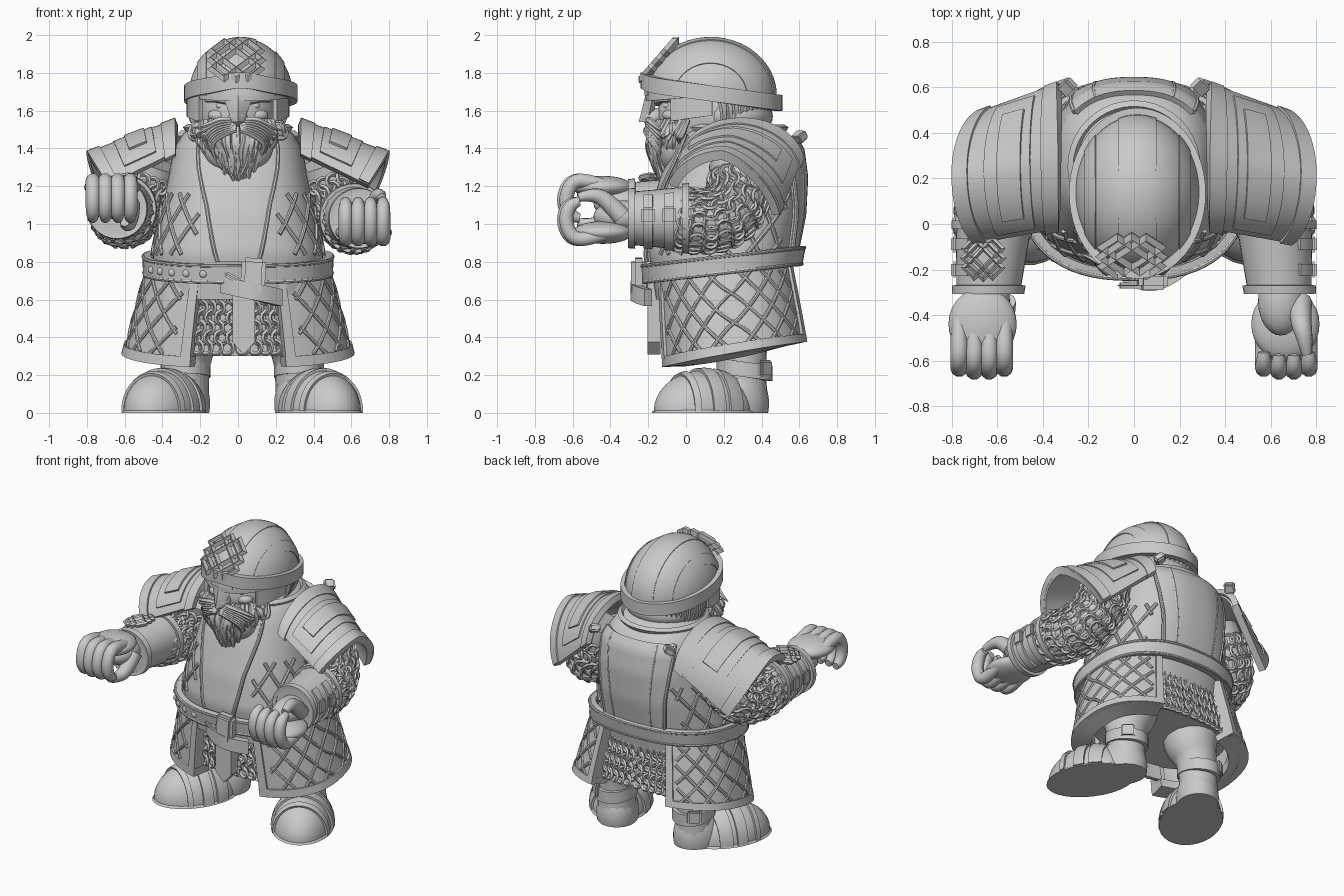
import bpy, bmesh, random
from math import sin, cos, pi, radians
from mathutils import Vector, Matrix

random.seed(4)
if "Cube" in bpy.data.objects:
    bpy.data.objects.remove(bpy.data.objects["Cube"])
GREY = bpy.data.materials.new("plain grey")
GREY.use_nodes = True
GREY.diffuse_color = (0.59, 0.59, 0.59, 1)
GREY.node_tree.nodes["Principled BSDF"].inputs["Base Color"].default_value = GREY.diffuse_color
PARTS = []

def add(name, data):
    ob = bpy.data.objects.new(name, data)
    bpy.context.collection.objects.link(ob)
    PARTS.append(ob)
    return ob

def from_bm(name, bm):
    me = bpy.data.meshes.new(name)
    bm.to_mesh(me)
    bm.free()
    return add(name, me)

def flip(p, s):
    return Vector((s * p[0], p[1], p[2]))

def sheet(name, f, us, vs, nu, nv, thick=0.03, s=1):
    """Plate over a surface f(u, v); thick=0 gives a capped solid."""
    bm = bmesh.new()
    at = lambda r, i, n: r[0] + (r[1] - r[0]) * i / n
    g = [[bm.verts.new(flip(f(at(us, i, nu), at(vs, j, nv)), s)) for j in range(nv + 1)] for i in range(nu + 1)]
    for i in range(nu):
        for j in range(nv):
            bm.faces.new((g[i][j], g[i + 1][j], g[i + 1][j + 1], g[i][j + 1]))
    bmesh.ops.remove_doubles(bm, verts=bm.verts, dist=0.0003)
    if not thick:
        bmesh.ops.holes_fill(bm, edges=bm.edges, sides=0)
    bmesh.ops.recalc_face_normals(bm, faces=bm.faces)
    ob = from_bm(name, bm)
    if thick:
        m = ob.modifiers.new("thickness", "SOLIDIFY")
        m.thickness, m.offset = thick, 0

def tubes(name, paths, r, kind="POLY", res=2, closed=False, taper=None, s=1):
    cu = bpy.data.curves.new(name, "CURVE")
    cu.dimensions, cu.bevel_depth, cu.bevel_resolution = "3D", r, res
    cu.use_fill_caps, cu.resolution_u = True, 4
    for pts in paths:
        if len(pts) < 2:
            continue
        sp = cu.splines.new(kind)
        sp.points.add(len(pts) - 1)
        for k, p in enumerate(pts):
            sp.points[k].co = (*flip(p, s), 1)
            sp.points[k].radius = taper[k] if taper else 1
        sp.use_cyclic_u = closed
        if kind == "NURBS":
            sp.order_u, sp.use_endpoint_u = 3, True
    add(name, cu)

def blob(name, loc, rad, turn=0, cut=False, s=1):
    bm = bmesh.new()
    m = Matrix.Translation(flip(loc, s)) @ Matrix.Rotation(turn * s, 4, "Z") @ Matrix.Diagonal((*rad, 1))
    bmesh.ops.create_uvsphere(bm, u_segments=28, v_segments=18, radius=1, matrix=m)
    if cut:
        bmesh.ops.bisect_plane(bm, geom=bm.verts[:] + bm.edges[:] + bm.faces[:], plane_co=(0, 0, 0), plane_no=(0, 0, 1), clear_inner=True)
        bmesh.ops.holes_fill(bm, edges=bm.edges, sides=0)
    from_bm(name, bm)

def box(name, loc, size, rot=(0, 0, 0), bevel=0.01, s=1):
    bm = bmesh.new()
    bmesh.ops.create_cube(bm, size=1, matrix=Matrix.Diagonal((*size, 1)))
    bmesh.ops.bevel(bm, geom=bm.edges[:], offset=bevel, segments=2, affect="EDGES")
    ob = from_bm(name, bm)
    ob.location, ob.rotation_euler = flip(loc, s), (rot[0], s * rot[1], s * rot[2])

def mail(name, f, us, vs, nu, nv, s=1, r=0.036):
    """Linked rings laid over a surface, tilted in alternate directions."""
    bm = bmesh.new()
    for i in range(nu):
        for j in range(nv):
            u = us[0] + (us[1] - us[0]) * (i + 0.5 * (j % 2) + 0.25) / nu
            v = vs[0] + (vs[1] - vs[0]) * (j + 0.5) / nv
            p = f(u, v)
            a, b = (f(u + 0.01, v) - p).normalized(), (f(u, v + 0.01) - p).normalized()
            n = (a.cross(b).normalized() + a * (0.3 if j % 2 else -0.3)).normalized()
            a = b.cross(n).normalized()
            b = n.cross(a)
            loop = []
            for k in range(10):
                d = a * cos(k * pi / 5) + b * sin(k * pi / 5)
                loop.append([bm.verts.new(flip(p + d * (r + 0.011 * cos(q * pi / 2)) + n * 0.011 * sin(q * pi / 2), s)) for q in range(4)])
            for k in range(10):
                for q in range(4):
                    x, y = loop[k], loop[(k + 1) % 10]
                    bm.faces.new((x[q], y[q], y[(q + 1) % 4], x[(q + 1) % 4]))
    bmesh.ops.recalc_face_normals(bm, faces=bm.faces)
    from_bm(name, bm)

def blend(rows, z):
    for lo, hi in zip(rows, rows[1:]):
        if z <= hi[0]:
            break
    t = min(1, max(0, (z - lo[0]) / (hi[0] - lo[0])))
    return [a + (b - a) * t for a, b in zip(lo[1:], hi[1:])]

def around(rows, th, z, d=0):
    """Rounded-square section: rows hold height, half width, front, back."""
    rx, yf, yb = blend(rows, z)
    soft = lambda c: (1 if c > 0 else -1) * abs(c) ** 0.82
    return Vector(((rx + d) * soft(sin(th)), (yf + yb) / 2 - ((yb - yf) / 2 + d) * soft(cos(th)), z))

TORSO = [(0.6, 0.44, -0.16, 0.53), (0.85, 0.45, -0.2, 0.57), (1.05, 0.41, -0.17, 0.61), (1.25, 0.37, -0.11, 0.62),
         (1.4, 0.34, -0.05, 0.6), (1.48, 0.29, -0.02, 0.54), (1.54, 0.2, 0.03, 0.44)]
SKIRT = [(0.22, 0.6, -0.105, 0.66), (0.5, 0.53, -0.12, 0.61), (0.8, 0.45, -0.13, 0.55)]

def skirt(th, v, d=0):
    low = 0.3 + 0.17 * (around(SKIRT, th, 0.35).y - 0.2)
    return around(SKIRT, th, 0.8 + (low - 0.8) * v, d)

def belt(th, v, d=0.035):
    return around(TORSO, th, 0.785 + 0.13 * (around(TORSO, th, 0.8).y - 0.2) + v, d)

def chest(u, v, d=0.01):
    z = 0.8 + 0.67 * v
    return around(TORSO, u * blend([(0.8, 0.17), (1.1, 0.33), (1.3, 0.5), (1.5, 0.6)], z)[0], z, d)

def back(u, v, d=0.012):
    z = 0.85 + 0.6 * v
    return around(TORSO, pi + u * blend([(0.85, 0.42), (1.1, 0.55), (1.45, 0.85)], z)[0], z, d)

def lattice(f, u0, u1, lean, step):
    paths = []
    for sign in (1, -1):
        for k in range(int((u1 - u0 + lean) / step) + 1):
            start = (u0 - lean + k * step) if sign > 0 else (u0 + k * step)
            us = [(start + sign * lean * j / 12, j / 12) for j in range(13)]
            paths.append([f(u, v) for u, v in us if u0 <= u <= u1])
    return paths

def knot(name, loc, size, rot):
    m = Matrix.Translation(loc) @ rot @ Matrix.Rotation(pi / 4, 4, "Z") @ Matrix.Scale(size, 4)
    paths = []
    for w, h in ((1.2, 0.42), (0.42, 1.2), (0.85, 0.85)):
        paths.append([m @ Vector((x * w, y * h, 0.1)) for x, y in ((-1, -1), (1, -1), (1, 1), (-1, 1))])
    tubes(name, paths, size * 0.2, res=0, closed=True)

# torso, breastplate and back plate
full = (0, 2 * pi)
steps = [k / 16 for k in range(17)]
sheet("torso", lambda u, v: around(TORSO, u, v), full, (0.6, 1.54), 56, 30, 0)
for name, f in (("breastplate", chest), ("back_plate", back)):
    sheet(name, f, (-1, 1), (0, 1), 20, 20, 0.03)
    tubes(name + "_trim", [[f(e, v, 0.022) for v in steps] for e in (-1, 1)], 0.012)
tubes("back_ridges", [[back(e, v, 0.02) for v in steps] for e in (-0.55, 0.55)], 0.011)
sheet("collar", lambda u, v: Vector(((0.23 + 0.05 * v) * sin(u), 0.25 - (0.24 + 0.04 * v) * cos(u), 1.45 + 0.07 * v)), full, (0, 1), 40, 3, 0.03)

# mail underskirt, belt and front hangings
sheet("underskirt", lambda u, v: skirt(u, v, -0.06), full, (0, 0.72), 48, 8, 0)
for name, mid, half, count in (("front_mail", 0, 0.42, 9), ("back_mail", pi, 0.5, 11)):
    sheet(name + "_backing", lambda u, v: skirt(u, v, -0.06), (mid - half, mid + half), (0.1, 0.9), 12, 6, 0.02)
    mail(name, lambda u, v: skirt(u, v, -0.045), (mid - half, mid + half), (0.1, 0.87), count, 8)
sheet("belt", belt, full, (-0.05, 0.05), 64, 2, 0.045)
for e in (-0.043, 0.043):
    tubes("belt_edge", [[belt(k * pi / 32, e, 0.052) for k in range(64)]], 0.01, closed=True)
for k in range(5):
    blob("belt_eyelet", belt(-0.3 - 0.2 * k, 0, 0.055), (0.02, 0.012, 0.02))
box("belt_buckle", (0.08, -0.25, 0.72), (0.13, 0.08, 0.2), (0, 0.06, 0), 0.02)
box("buckle_bar", (0.0, -0.27, 0.7), (0.16, 0.025, 0.03), (0, 0.5, 0))
sheet("belt_loop", lambda u, v: Vector((-0.08 + 0.3 * u, -0.2 - 0.07 * sin(pi * u), 0.68 - 0.07 * u + v)), (0, 1), (-0.045, 0.045), 12, 2, 0.05)
sheet("hanging_strap", lambda u, v: Vector((0.03 + u * 0.06 * min(1, (1.001 - v) * 6), -0.17, 0.7 - 0.39 * v)), (-1, 1), (0, 1), 4, 18, 0.07)

# head and face
blob("head", (0, 0.12, 1.58), (0.21, 0.27, 0.23))
blob("neck_hair", (0.01, 0.26, 1.57), (0.24, 0.2, 0.12))
blob("nose", (0, -0.17, 1.565), (0.05, 0.06, 0.05))
tubes("hair_strands", [[(0.25 * sin(a), 0.18 - 0.26 * cos(a), 1.66), (0.26 * sin(a + 0.1), 0.18 - 0.26 * cos(a + 0.1), 1.58),
      (0.22 * sin(a), 0.18 - 0.23 * cos(a), 1.5)] for a in [1.6 + 0.12 * k for k in range(27)]], 0.024, "NURBS", 1, taper=(1, 1, 0.4))
for s in (1, -1):
    blob("eye", (0.085, -0.095, 1.625), (0.032, 0.025, 0.02), s=s)
    blob("cheek", (0.1, -0.075, 1.575), (0.06, 0.05, 0.035), s=s)
    tubes("brow", [[(0.03, -0.15, 1.645), (0.09, -0.15, 1.67), (0.17, -0.08, 1.655)]], 0.024, "NURBS", taper=(1, 1, 0.5), s=s)
    sheet("cheek_guard", lambda u, v: Vector((0.26 * sin(u), 0.13 - 0.31 * cos(u), 1.7 - v * (0.19 - 0.04 * u))), (0.85, 1.6), (0, 1), 8, 3, 0.025, s)
    tubes("moustache", [[(0.01, -0.18 - 0.006 * k, 1.545 - 0.008 * k), (0.08, -0.21, 1.56 - 0.013 * k), (0.16, -0.16, 1.52 - 0.018 * k),
          (0.235 - 0.022 * k, -0.13, 1.5 - 0.028 * k + random.uniform(-0.015, 0.015))] for k in range(7)], 0.016, "NURBS", 1, taper=(0.8, 1.2, 1.1, 0.2), s=s)
blob("beard_core", (0, -0.075, 1.41), (0.185, 0.095, 0.15))
hairs = []
for layer in range(3):
    for k in range(19):
        a = (k - 9) / 9 + random.uniform(-0.04, 0.04)
        y = -0.17 + 0.12 * a * a + 0.015 * layer
        tip = 1.22 + 0.15 * a * a + 0.04 * (2 - layer) + random.uniform(-0.01, 0.02)
        wave = random.uniform(-0.03, 0.03)
        hairs.append([(0.21 * a, y + 0.02, 1.55), (0.24 * a + wave, y - 0.02, 1.46), (0.2 * a - wave, y - 0.025, tip + 0.08), (0.14 * a + wave * 0.5, y, tip)])
tubes("beard_strands", hairs, 0.022, "NURBS", 1, taper=(0.8, 1.2, 1.1, 0.3))

# helmet: dome, raised bands, rim, nose guard and knot ornament
def dome(u, v, k=1):
    return Vector((0.015 + 0.265 * k * sin(v), 0.13 - 0.335 * k * cos(v) * cos(u), 1.68 + 0.295 * k * cos(v) * sin(u)))
sheet("helmet_dome", dome, (-0.1, pi + 0.1), (-pi / 2, pi / 2), 28, 28, 0.02)
sheet("helmet_crest", lambda u, v: dome(u, v, 1.01), (0, pi), (-0.3, 0.3), 28, 8, 0.025)
for s in (1, -1):
    sheet("helmet_band", lambda u, v: dome(u, v * s, 1.008), (0, pi), (0.72, 0.98), 28, 4, 0.025)
def rim(u, v):
    y = 0.135 - 0.355 * cos(u)
    return Vector((0.015 + 0.28 * sin(u), y, 1.69 - 0.14 * (y - 0.14) + v + 0.02 * max(0, cos(u)) ** 12))
sheet("helmet_rim", rim, full, (-0.042, 0.042), 56, 2, 0.04)
sheet("nose_guard", lambda u, v: Vector((u * (0.09 - 0.07 * v), -0.19 - 0.045 * v + 0.04 * abs(u), 1.72 - 0.18 * v)), (-1, 1), (0, 1), 4, 6, 0.03)
knot("helmet_knot", (-0.01, -0.135, 1.86), 0.115, Matrix.Rotation(radians(49), 4, "X"))

# shoulder plates: arched, sloping down and turned forward at the outer end
def pauldron(t, a, d=0):
    y = 0.29 - 0.09 * t - (0.31 - 0.03 * t + d) * cos(a)
    return Vector((0.34 + 0.3 * t + 0.15 * t * sin(a), y, 1.53 + d - 0.17 * t - 0.24 * (1 - sin(a)) - 0.12 * t * max(0, -cos(a))))

for s, side, wrist_z in ((1, "left", 1.03), (-1, "right", 1.08)):
    for name, ts, arc, d, thick in (("shoulder_plate", (0, 1), (0.33, 2.95), 0, 0.045), ("shoulder_strap", (-0.03, 0.14), (0.25, 3.0), 0.01, 0.04),
                                    ("shoulder_border", (0.86, 1.01), (0.33, 2.95), 0.012, 0.04), ("shoulder_layer", (0.25, 0.7), (0.5, 2.7), 0.015, 0.03),
                                    ("shoulder_inset", (0.35, 0.58), (0.8, 2.4), 0.03, 0.02)):
        sheet(f"{side}_{name}", lambda u, v: pauldron(u, v, d), ts, arc, 8, 26, thick, s)
    box(f"{side}_back_point", (0.29, 0.6, 1.46), (0.07, 0.07, 0.05), (0.6, 0, pi / 4), s=s)
    # side quilting and skirt panel
    tubes(f"{side}_torso_quilting", lattice(lambda u, v: around(TORSO, u, 0.84 + 0.32 * v, 0.002), 0.45, 2.45, 0.6, 0.4), 0.012, s=s)
    sheet(f"{side}_skirt_panel", skirt, (0.38, 2.68), (0, 1), 36, 8, 0.05, s)
    tubes(f"{side}_skirt_quilting", lattice(lambda u, v: skirt(u, 0.1 + 0.8 * v, 0.025), 0.48, 2.58, 0.85, 0.34), 0.011, s=s)
    sheet(f"{side}_skirt_hem", lambda u, v: skirt(u, v, -0.025), (0.36, 2.7), (0.91, 1.01), 36, 1, 0.13, s)
    for u in (0.36, 2.6):
        sheet(f"{side}_skirt_edge", lambda a, v: skirt(a, v, -0.01), (u, u + 0.1), (0.05, 1), 3, 8, 0.1, s)
    # mail sleeve
    ends = [Vector(p) for p in ((0.45, 0.27, 1.33), (0.6, 0.35, 0.94), (0.625, -0.05, wrist_z))]
    def sleeve(u, v, d=0):
        c = ends[0] * (1 - v) ** 2 + ends[1] * 2 * v * (1 - v) + ends[2] * v * v
        t = ((ends[1] - ends[0]) * (1 - v) + (ends[2] - ends[1]) * v).normalized()
        n = t.cross(Vector((1, 0, 0))).normalized()
        return c + (0.152 + d) * (n.cross(t) * cos(u) + n * sin(u))
    sheet(f"{side}_sleeve", sleeve, full, (0, 1), 28, 16, 0, s)
    mail(f"{side}_sleeve_mail", lambda u, v: sleeve(u, v, 0.004), full, (0.1, 1), 18, 10, s)
    # bracer
    def bracer(u, v, d=0):
        r = 0.168 - 0.028 * v + d
        return Vector((0.615 + r * cos(u) + 0.025 * v, 0.01 - 0.31 * v, wrist_z + r * sin(u)))
    sheet(f"{side}_bracer", bracer, full, (0, 1), 32, 6, 0, s)
    for lo, hi in ((-0.02, 0.1), (0.9, 1.02)):
        sheet(f"{side}_bracer_trim", lambda u, v: bracer(u, v, 0.006), full, (lo, hi), 32, 1, 0.025, s)
    for v in (0.32, 0.68):
        sheet(f"{side}_bracer_strap", lambda a, b: bracer(a, b, 0.004), (-1.4, 0.9), (v - 0.08, v + 0.08), 16, 1, 0.02, s)
        box(f"{side}_bracer_buckle", bracer(0.1, v, 0.008), (0.03, 0.07, 0.09), s=s)
    # hand: k is +1 with the palm down, -1 with the palm up
    k, hz = -s, wrist_z + 0.02 - 0.01 * s
    blob(f"{side}_wrist", (0.645, -0.34, hz), (0.1, 0.15, 0.085), s=s)
    blob(f"{side}_palm", (0.665, -0.44, hz + k * 0.085), (0.15, 0.16, 0.06), s=s)
    curl = ((-0.4, 0.08), (-0.53, 0.12), (-0.62, 0.12), (-0.66, 0.02), (-0.63, -0.07), (-0.58, -0.08))
    tubes(f"{side}_fingers", [[(0.57 + 0.066 * i, y + 0.012 * abs(i - 1.5), hz + k * z) for y, z in curl] for i in range(4)], 0.039, "NURBS", 3, taper=(0.8, 1, 1, 1, 0.95, 0.65), s=s)
    tx = 0.57 if k > 0 else 0.73
    tubes(f"{side}_thumb", [[(tx, -0.34, hz), (tx, -0.42, hz - k * 0.09), (tx + 0.02, -0.5, hz - k * 0.12), (tx + 0.03, -0.57, hz - k * 0.1)]], 0.04, "NURBS", 3, taper=(1.3, 1.2, 0.9, 0.6), s=s)
    # leg and boot, both feet set slightly to one side
    dx = 0.022 * s
    tubes(f"{side}_leg", [[(0.24, 0.25, 0.6), (0.26 + dx, 0.28, 0.42), (0.3 + dx, 0.3, 0.3), (0.3 + dx, 0.31, 0.06)]], 0.124, "NURBS", 5, taper=(1.6, 1.45, 0.95, 1), s=s)
    turn = radians(28)
    blob(f"{side}_boot", (0.415 + dx, 0.095, 0.01), (0.19, 0.285, 0.215), turn, True, s)
    blob(f"{side}_heel", (0.31 + dx, 0.285, 0.05), (0.135, 0.16, 0.2), turn, True, s)
    blob(f"{side}_sole", (0.415 + dx, 0.095, 0), (0.2, 0.295, 0.05), turn, True, s)
    spin = Matrix.Translation((0.415 + dx, 0.095, 0.01)) @ Matrix.Rotation(turn, 4, "Z")
    def boot(u, v):
        w = 1.02 * (1 - v * v) ** 0.5
        return spin @ Vector((0.19 * w * cos(u), 0.285 * v, 0.215 * w * sin(u)))
    for lo, hi in ((-0.5, -0.38), (-0.15, 0.1), (0.2, 0.5)):
        sheet(f"{side}_boot_band", boot, (0, pi), (lo, hi), 20, 3, 0.02, s)
    sheet(f"{side}_boot_cuff", lambda u, v: Vector((0.3 + dx + 0.12 * sin(u), 0.31 - 0.135 * cos(u), v + 0.02 * cos(u))), full, (0.19, 0.27), 28, 2, 0.025, s)
    box(f"{side}_boot_buckle", (0.38 + dx, 0.42, 0.235), (0.09, 0.03, 0.09), (0, 0, -0.7), s=s)
knot("bracer_knot", (-0.66, -0.15, 1.235), 0.075, Matrix.Rotation(-0.2, 4, "Y"))

# bake modifiers and curves, then shade and colour
bpy.ops.object.select_all(action="DESELECT")
for ob in PARTS:
    ob.select_set(True)
bpy.context.view_layer.objects.active = PARTS[0]
bpy.ops.object.convert(target="MESH")
bpy.ops.object.shade_smooth_by_angle(angle=radians(38))
for ob in PARTS:
    ob.data.materials.clear()
    ob.data.materials.append(GREY)
